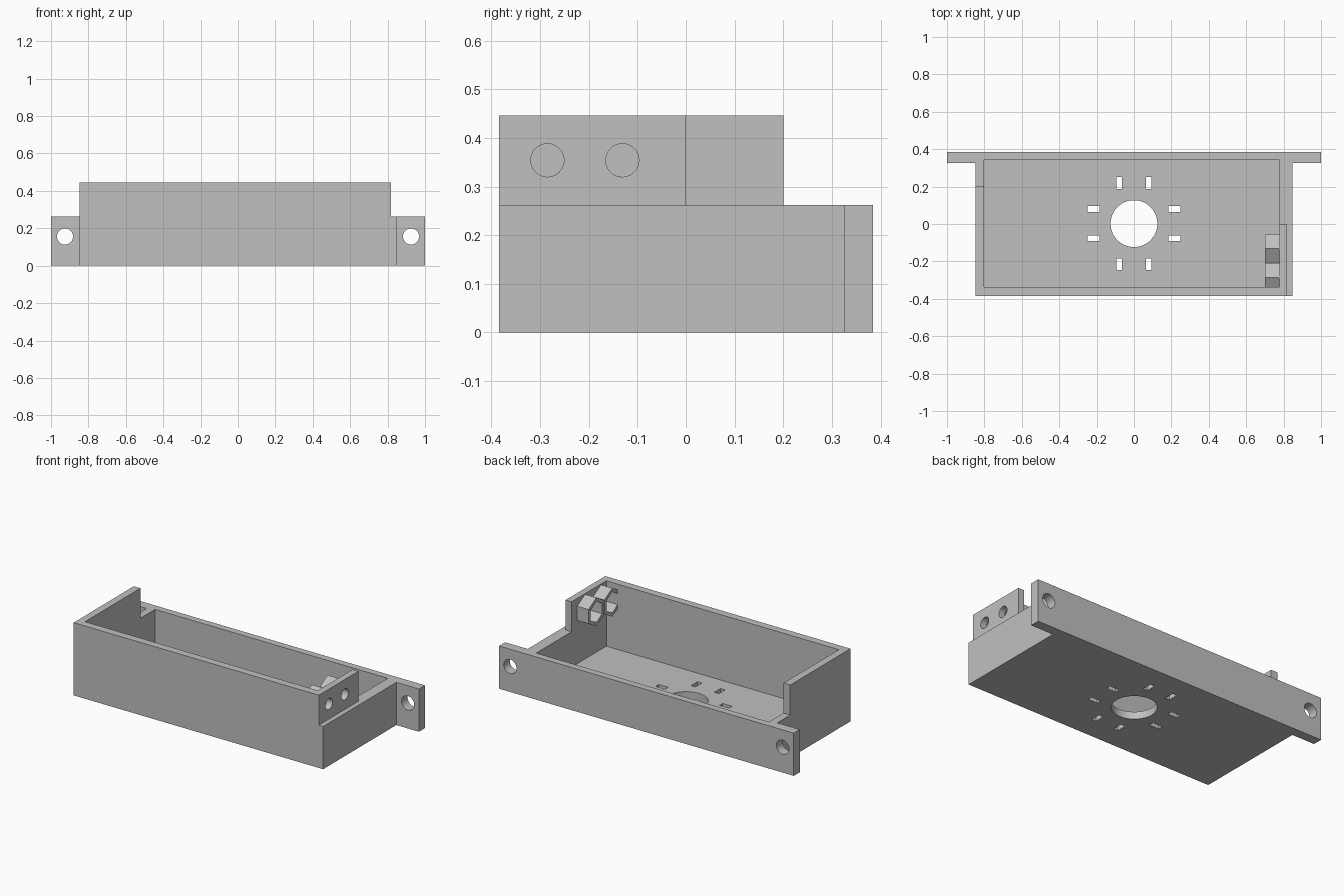
import bpy, bmesh, math
from mathutils import Matrix, Vector

cube = bpy.data.objects.get("Cube")
if cube:
    bpy.data.objects.remove(cube, do_unlink=True)

grey = bpy.data.materials.new("plain grey")
grey.use_nodes = True
colour = (0.53, 0.53, 0.53, 1)
grey.diffuse_color = colour
grey.node_tree.nodes["Principled BSDF"].inputs["Base Color"].default_value = colour


def make_object(name, bm):
    bmesh.ops.recalc_face_normals(bm, faces=bm.faces)
    mesh = bpy.data.meshes.new(name)
    bm.to_mesh(mesh)
    bm.free()
    mesh.materials.append(grey)
    obj = bpy.data.objects.new(name, mesh)
    bpy.context.collection.objects.link(obj)
    return obj


def add_box(bm, x, y, z):
    """Box from three (low, high) ranges."""
    size = [b - a for a, b in (x, y, z)]
    mid = [(a + b) / 2 for a, b in (x, y, z)]
    bmesh.ops.create_cube(bm, size=1, matrix=Matrix.Translation(mid) @ Matrix.Diagonal((*size, 1)))


def add_rod(bm, centre, radius, depth, axis="Z"):
    turn = {"X": Matrix.Rotation(math.pi / 2, 4, "Y"),
            "Y": Matrix.Rotation(math.pi / 2, 4, "X"),
            "Z": Matrix.Identity(4)}[axis]
    bmesh.ops.create_cone(bm, cap_ends=True, segments=64, radius1=radius, radius2=radius,
                          depth=depth, matrix=Matrix.Translation(centre) @ turn)


def cut(target, name, bm):
    cutter = make_object(name, bm)
    mod = target.modifiers.new(name, "BOOLEAN")
    mod.operation = "DIFFERENCE"
    mod.solver = "EXACT"
    mod.object = cutter
    bpy.context.view_layer.objects.active = target
    bpy.ops.object.modifier_apply(modifier=mod.name)
    bpy.data.objects.remove(cutter, do_unlink=True)


HEIGHT, LOW, FLOOR = 0.446, 0.262, 0.045
SIDE, BACK, EAR = 0.847, 0.384, 0.325

# Tray block with mounting ears, extruded from a T-shaped footprint
half = [(SIDE, -BACK), (SIDE, EAR), (1, EAR), (1, BACK)]
outline = half + [(-x, y) for x, y in reversed(half)]
bm = bmesh.new()
face = bm.faces.new([bm.verts.new((x, y, 0)) for x, y in outline])
raised = bmesh.ops.extrude_face_region(bm, geom=[face])
bmesh.ops.translate(bm, vec=(0, 0, HEIGHT), verts=[g for g in raised["geom"] if isinstance(g, bmesh.types.BMVert)])
tray = make_object("tray", bm)

# Inner cavity
bm = bmesh.new()
add_box(bm, (-0.802, 0.777), (-0.337, 0.342), (FLOOR, 1))
cut(tray, "cavity", bm)

# Lowered rear rim, right rim and outer right ledge
for x, y in (((-2, 2), (0.2, 1)), ((0.3, 2), (0, 1)), ((0.817, 2), (-1, 1))):
    bm = bmesh.new()
    add_box(bm, x, y, (LOW, 1))
    cut(tray, "rim_step", bm)

# Screw holes, wall holes, central floor hole and the slots around it
NUT_Y, NUT_Z = (-0.131, -0.285), 0.354
bm = bmesh.new()
for s in (-1, 1):
    add_rod(bm, (s * 0.925, 0.36, 0.156), 0.043, 0.3, "Y")
for y in NUT_Y:
    add_rod(bm, (0.8, y, NUT_Z), 0.034, 0.2, "X")
add_rod(bm, (0, 0.002, 0), 0.125, 0.3)
for sx in (-1, 1):
    for sy in (-1, 1):
        for px, py, w, h in ((0.078, 0.217, 0.015, 0.031), (0.217, 0.078, 0.032, 0.015)):
            cx, cy = sx * px, sy * py + 0.002
            add_box(bm, (cx - w, cx + w), (cy - h, cy + h), (-0.1, 0.1))
cut(tray, "holes", bm)

# Hexagonal nut sockets inside the right wall
for i, y in enumerate(NUT_Y):
    bm = bmesh.new()
    rings = []
    for x in (0.70, 0.778):
        for r in (0.0875, 0.064):
            rings.append([bm.verts.new((x, y + r * math.sin(k * math.pi / 3),
                                        NUT_Z + r * math.cos(k * math.pi / 3))) for k in range(6)])
    outer_a, inner_a, outer_b, inner_b = rings
    for p, q in ((outer_a, inner_a), (inner_a, inner_b), (inner_b, outer_b), (outer_b, outer_a)):
        for k in range(6):
            n = (k + 1) % 6
            bm.faces.new((p[k], p[n], q[n], q[k]))
    make_object(f"nut_socket_{i + 1}", bm)

# Round holes shade smoothly, corners stay sharp
bpy.ops.object.select_all(action="DESELECT")
tray.select_set(True)
bpy.context.view_layer.objects.active = tray
bpy.ops.object.shade_smooth_by_angle(angle=math.radians(30))
